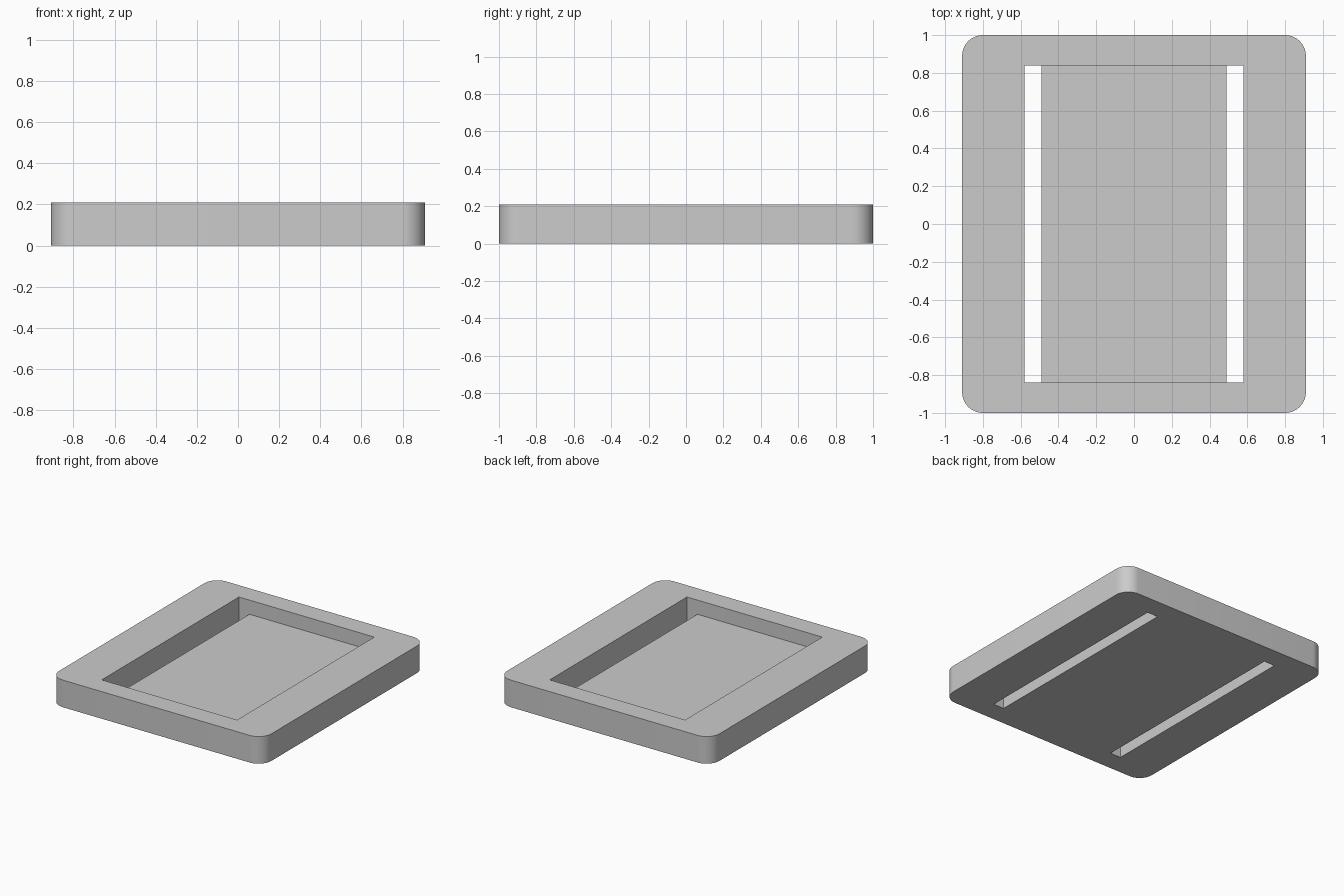
import bpy
import bmesh
from math import radians

# Remove the default object
if "Cube" in bpy.data.objects:
    bpy.data.objects.remove(bpy.data.objects["Cube"], do_unlink=True)

HALF_X, HALF_Y, HEIGHT = 0.91, 1.0, 0.21
CORNER_RADIUS = 0.11
POCKET_X, POCKET_Y = 0.58, 0.84
FLOOR_X, FLOOR_Z = 0.49, 0.10

grey = bpy.data.materials.new("plain_grey")
grey.use_nodes = True
grey.diffuse_color = (0.6, 0.6, 0.6, 1)
grey.node_tree.nodes["Principled BSDF"].inputs["Base Color"].default_value = (0.6, 0.6, 0.6, 1)


def box(name, low, high, radius=0):
    """Box between two corners, with optional rounded upright edges."""
    bm = bmesh.new()
    bmesh.ops.create_cube(bm, size=1)
    for v in bm.verts:
        v.co = [high[i] if v.co[i] > 0 else low[i] for i in range(3)]
    if radius:
        upright = [e for e in bm.edges
                   if abs(e.verts[0].co.z - e.verts[1].co.z) > 0.01]
        bmesh.ops.bevel(bm, geom=upright, offset=radius, segments=12,
                        profile=0.5, affect='EDGES')
    mesh = bpy.data.meshes.new(name)
    bm.to_mesh(mesh)
    bm.free()
    mesh.materials.append(grey)
    obj = bpy.data.objects.new(name, mesh)
    bpy.context.collection.objects.link(obj)
    return obj


def cut(target, cutter):
    """Subtract the cutter from the target and discard it."""
    cutter.hide_render = True
    mod = target.modifiers.new("cut", 'BOOLEAN')
    mod.operation = 'DIFFERENCE'
    mod.solver = 'EXACT'
    mod.object = cutter
    bpy.context.view_layer.objects.active = target
    bpy.ops.object.modifier_apply(modifier=mod.name)
    bpy.data.objects.remove(cutter, do_unlink=True)


# Rounded slab
tray = box("tray", (-HALF_X, -HALF_Y, 0), (HALF_X, HALF_Y, HEIGHT), CORNER_RADIUS)

# Recess open at the top
cut(tray, box("recess_cutter", (-POCKET_X, -POCKET_Y, FLOOR_Z),
              (POCKET_X, POCKET_Y, HEIGHT + 0.1)))

# Long slots through the floor on both sides
for side in (-1, 1):
    inner, outer = sorted((side * FLOOR_X, side * POCKET_X))
    cut(tray, box("slot_cutter", (inner, -POCKET_Y, -0.1),
                  (outer, POCKET_Y, HEIGHT + 0.1)))

# Smooth corners, sharp edges elsewhere
bpy.ops.object.select_all(action='DESELECT')
tray.select_set(True)
bpy.context.view_layer.objects.active = tray
bpy.ops.object.shade_smooth_by_angle(angle=radians(30))
